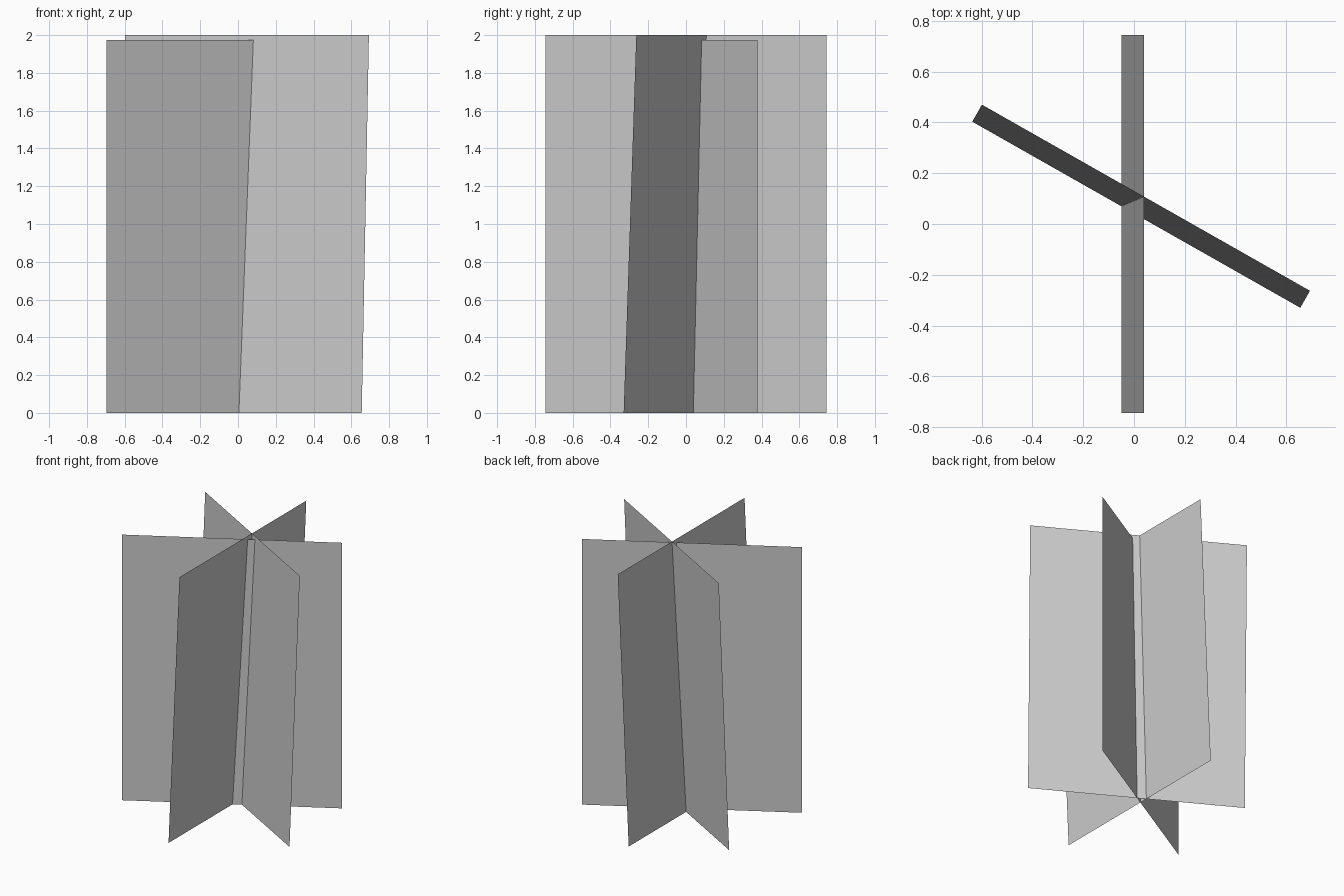
import bpy
from mathutils import Vector

cube = bpy.data.objects.get("Cube")
if cube:
    bpy.data.objects.remove(cube, do_unlink=True)

# One plain grey for every card
grey = bpy.data.materials.new("light_grey")
grey.use_nodes = True
colour = (0.6, 0.6, 0.6, 1.0)
grey.diffuse_color = colour
grey.node_tree.nodes["Principled BSDF"].inputs["Base Color"].default_value = colour


def card(name, start, end, rise):
    """Flat sheet: a bottom edge from start to end, swept along rise."""
    a, b, up = Vector(start), Vector(end), Vector(rise)
    mesh = bpy.data.meshes.new(name)
    mesh.from_pydata([a, b, b + up, a + up], [], [(0, 1, 2, 3)])
    mesh.materials.append(grey)
    obj = bpy.data.objects.new(name, mesh)
    bpy.context.collection.objects.link(obj)
    return obj


# Three crossed cards, sixty degrees apart; two of them lean slightly
card("lengthwise_card", (-0.05, -0.745, 0), (-0.05, 0.745, 0), (0.09, 0, 2))
card("leaning_diagonal_card", (-0.637, 0.403, 0), (0.655, -0.33, 0), (0.038, 0.067, 2))
card("upright_diagonal_card", (-0.697, -0.366, 0), (0.593, 0.378, 0), (0, 0, 1.975))
